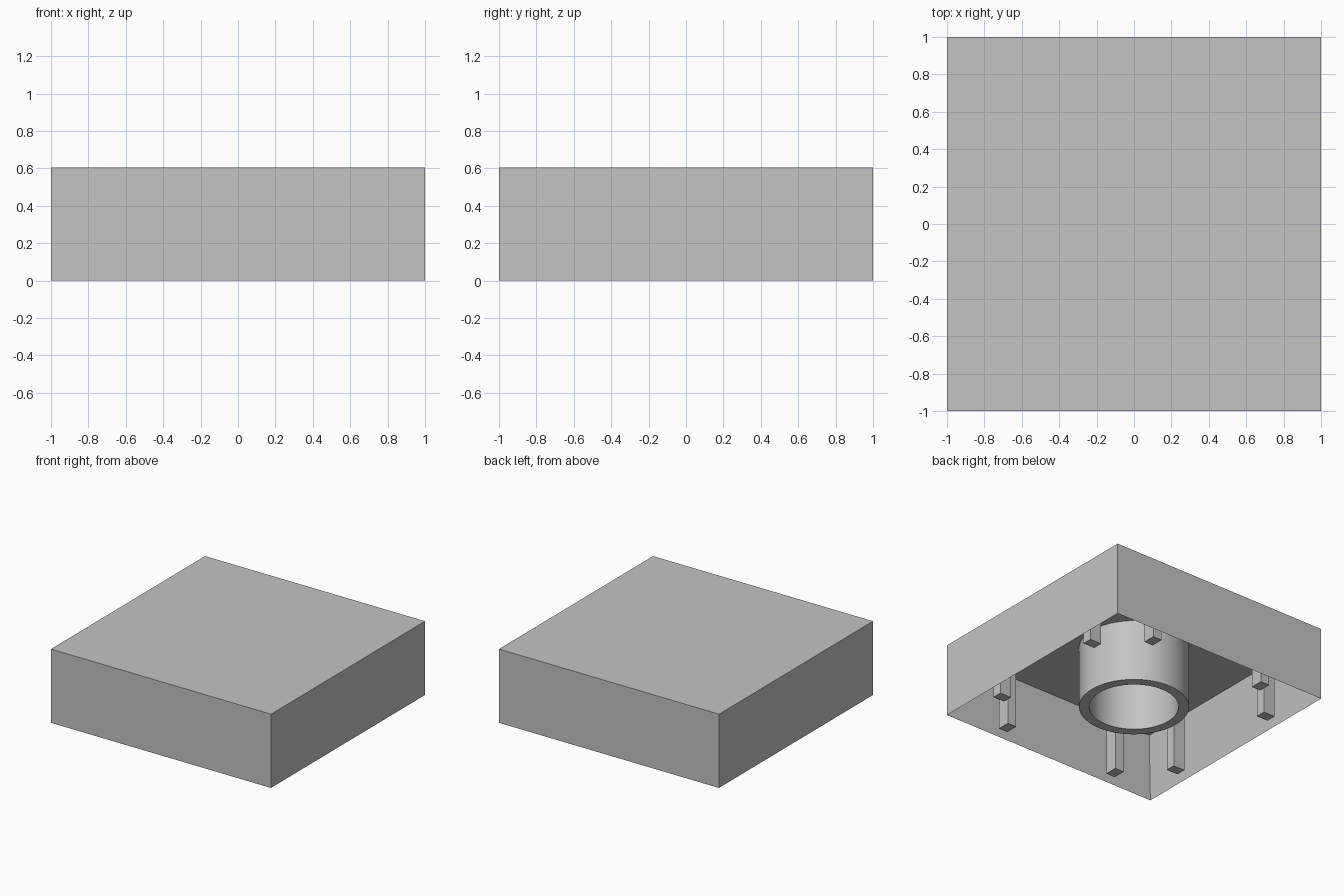
import bpy, bmesh, math
from mathutils import Matrix, Vector

HEIGHT, WALL = 0.606, 0.095
CEILING = HEIGHT - WALL

old = bpy.data.objects.get("Cube")
if old:
    bpy.data.objects.remove(old, do_unlink=True)

grey = bpy.data.materials.new("light grey")
grey.use_nodes = True
grey.diffuse_color = (0.55, 0.55, 0.55, 1)
grey.node_tree.nodes["Principled BSDF"].inputs["Base Color"].default_value = grey.diffuse_color


def finish(name, bm):
    bmesh.ops.recalc_face_normals(bm, faces=bm.faces)
    mesh = bpy.data.meshes.new(name)
    bm.to_mesh(mesh)
    bm.free()
    mesh.materials.append(grey)
    obj = bpy.data.objects.new(name, mesh)
    bpy.context.collection.objects.link(obj)
    return obj


def add_box(bm, size, centre):
    matrix = Matrix.Translation(centre) @ Matrix.Diagonal((*size, 1))
    return bmesh.ops.create_cube(bm, size=1, matrix=matrix)["verts"]


# Hollow shell: block with its underside inset and pushed up
bm = bmesh.new()
add_box(bm, (2, 2, HEIGHT), (0, 0, HEIGHT / 2))
bm.normal_update()
under = min(bm.faces, key=lambda f: f.calc_center_median().z)
bmesh.ops.inset_region(bm, faces=[under], thickness=WALL)
bmesh.ops.translate(bm, verts=under.verts, vec=(0, 0, CEILING))
finish("shell", bm)

# Central tube: wall profile spun around the vertical axis
bm = bmesh.new()
outer, inner = 0.414, 0.336
ring = [bm.verts.new(p) for p in ((outer, 0, CEILING), (outer, 0, 0),
                                  (inner, 0, 0), (inner, 0, CEILING))]
edges = [bm.edges.new(pair) for pair in zip(ring, ring[1:])]
bmesh.ops.spin(bm, geom=ring + edges, cent=(0, 0, 0), axis=(0, 0, 1),
               angle=math.tau, steps=64, use_merge=True)
bmesh.ops.remove_doubles(bm, verts=bm.verts, dist=0.0001)
tube = finish("centre_tube", bm)
bpy.context.view_layer.objects.active = tube
tube.select_set(True)
bpy.ops.object.shade_smooth_by_angle(angle=math.radians(30))
tube.select_set(False)

# Inner ribs: a pair on each wall
bm = bmesh.new()
for quarter in range(4):
    turn = Matrix.Rotation(quarter * math.pi / 2, 3, "Z")
    for side in (-1, 1):
        verts = add_box(bm, (0.105, 0.082, CEILING),
                        Vector((0.8525, side * 0.528, CEILING / 2)))
        bmesh.ops.rotate(bm, verts=verts, cent=(0, 0, 0), matrix=turn)
finish("inner_ribs", bm)
